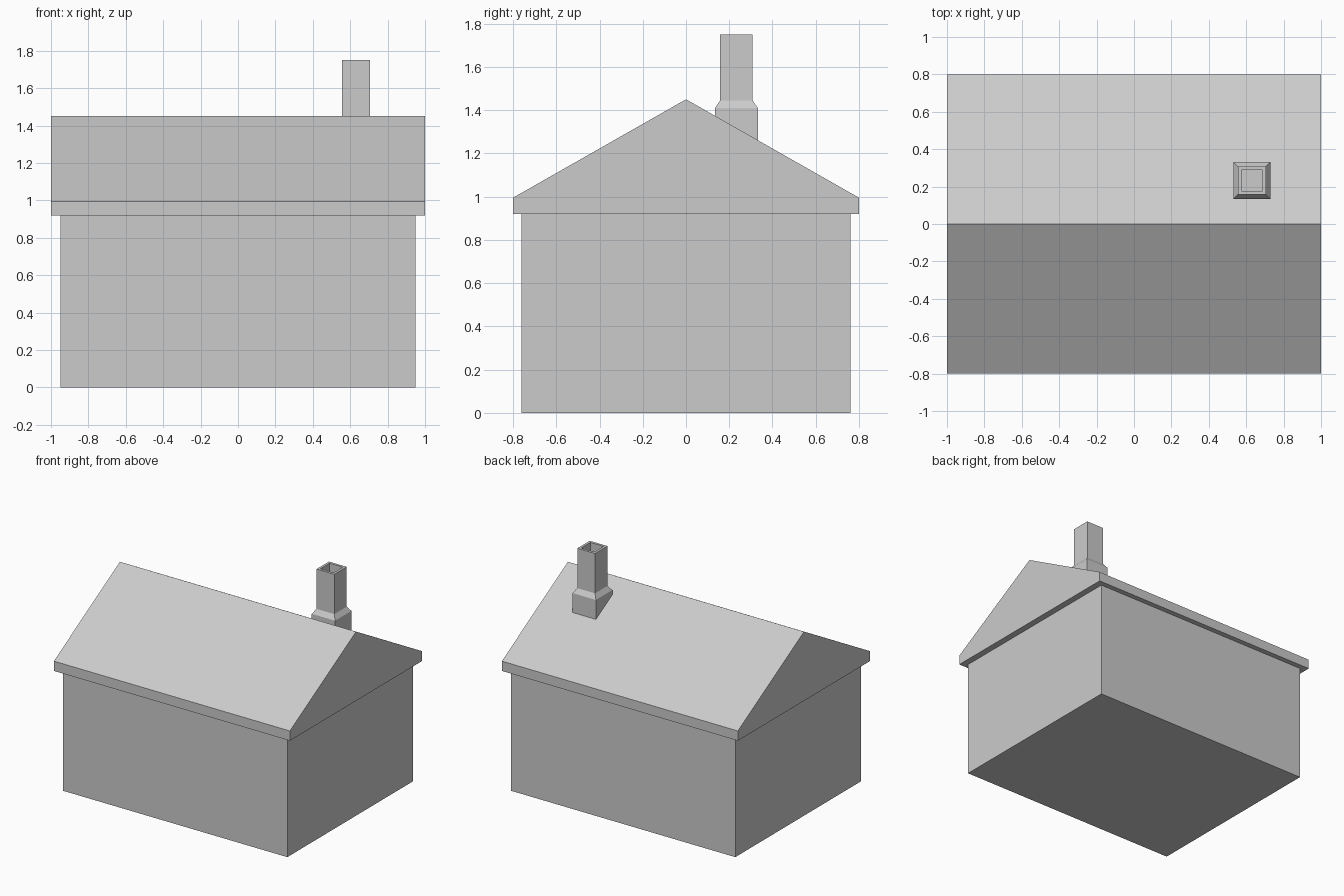
import bpy, bmesh

if "Cube" in bpy.data.objects:
    bpy.data.objects.remove(bpy.data.objects["Cube"])


def make_object(name, bm):
    bmesh.ops.recalc_face_normals(bm, faces=bm.faces)
    mesh = bpy.data.meshes.new(name)
    bm.to_mesh(mesh)
    bm.free()
    obj = bpy.data.objects.new(name, mesh)
    bpy.context.collection.objects.link(obj)
    return obj


def square_loft(name, cx, cy, rings):
    """Stack rectangular rings (half x, half y, z) and cap both ends."""
    bm = bmesh.new()
    loops = [[bm.verts.new((cx + sx * hx, cy + sy * hy, z))
              for sx, sy in ((-1, -1), (1, -1), (1, 1), (-1, 1))]
             for hx, hy, z in rings]
    for a, b in zip(loops, loops[1:]):
        for i in range(4):
            j = (i + 1) % 4
            bm.faces.new((a[i], a[j], b[j], b[i]))
    bm.faces.new(loops[0][::-1])
    bm.faces.new(loops[-1])
    return make_object(name, bm)


def extrude_profile_x(name, profile, half_length):
    """Extrude a (y, z) profile along x, centred on x = 0."""
    bm = bmesh.new()
    face = bm.faces.new([bm.verts.new((-half_length, y, z)) for y, z in profile])
    new = bmesh.ops.extrude_face_region(bm, geom=[face])["geom"]
    verts = [g for g in new if isinstance(g, bmesh.types.BMVert)]
    bmesh.ops.translate(bm, verts=verts, vec=(2 * half_length, 0, 0))
    return make_object(name, bm)


# House body
square_loft("walls", 0, 0, [(0.95, 0.76, 0), (0.95, 0.76, 0.92)])

# Gable roof with a short vertical eave
extrude_profile_x("roof", [(-0.8, 0.92), (0.8, 0.92), (0.8, 0.995),
                           (0, 1.45), (-0.8, 0.995)], 1.0)

# Chimney: wide base, sloped shoulder, slim stack and recessed flue
square_loft("chimney", 0.63, 0.233, [
    (h, h, z) for h, z in ((0.099, 1.24), (0.099, 1.41), (0.075, 1.445),
                           (0.075, 1.75), (0.056, 1.75), (0.056, 1.6))])
